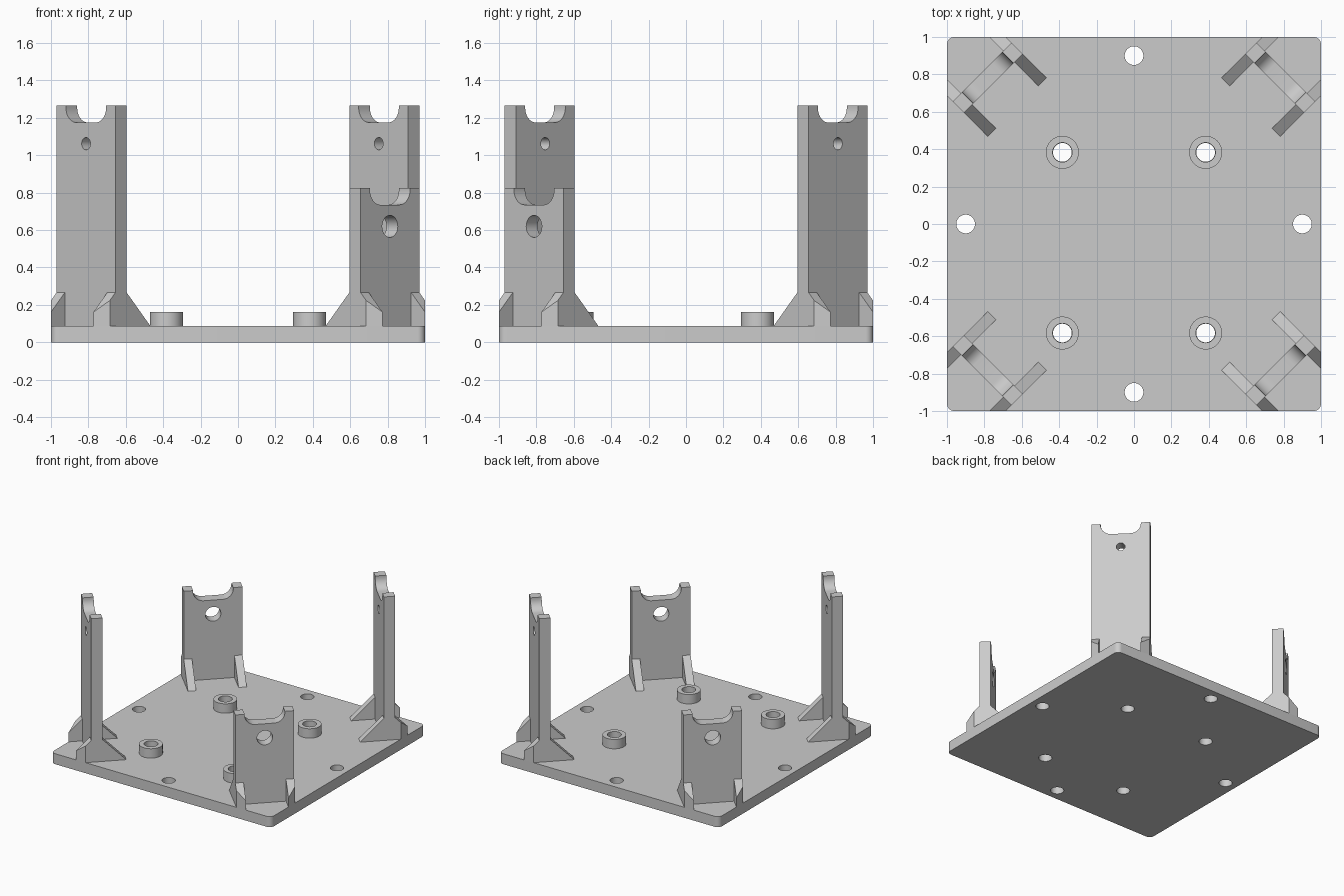
import bpy, bmesh
from math import sin, cos, pi, sqrt
from mathutils import Matrix, Vector

if "Cube" in bpy.data.objects:
    bpy.data.objects.remove(bpy.data.objects["Cube"], do_unlink=True)

grey = bpy.data.materials.new("plain grey")
grey.use_nodes = True
grey.diffuse_color = (0.6, 0.6, 0.6, 1)
grey.node_tree.nodes["Principled BSDF"].inputs["Base Color"].default_value = (0.6, 0.6, 0.6, 1)

UP = Vector((0, 0, 1))
PLATE = 0.086          # plate thickness
BASE = PLATE - 0.004   # uprights sink slightly into the plate
HALF_W = 0.2225        # half width of an upright
HALF_T = 0.0425        # half thickness of an upright
RIB_T = 0.031          # half thickness of a rib
RIB = 0.18             # rib length and height


def arc(cx, cy, r, start, end, n):
    angles = [start + (end - start) * i / n for i in range(n + 1)]
    return [(cx + r * cos(a), cy + r * sin(a)) for a in angles]


def circle(cx, cy, r, n=40):
    return arc(cx, cy, r, 0, 2 * pi, n)[:-1]


def frame(x, y, z, origin):
    m = Matrix((x, y, z)).transposed().to_4x4()
    m.translation = origin
    return m


def prism(name, loops, half, matrix, clips=()):
    """Extrude outlines (inner loops become holes) and trim by planes."""
    curve = bpy.data.curves.new(name, 'CURVE')
    curve.dimensions, curve.fill_mode, curve.extrude = '2D', 'BOTH', half
    for loop in loops:
        spline = curve.splines.new('POLY')
        spline.points.add(len(loop) - 1)
        for p, (x, y) in zip(spline.points, loop):
            p.co = (x, y, 0, 1)
        spline.use_cyclic_u = True
    temp = bpy.data.objects.new(name + " outline", curve)
    bpy.context.collection.objects.link(temp)
    bpy.context.view_layer.update()
    deps = bpy.context.evaluated_depsgraph_get()
    mesh = bpy.data.meshes.new_from_object(temp.evaluated_get(deps))
    bpy.data.objects.remove(temp, do_unlink=True)

    bm = bmesh.new()
    bm.from_mesh(mesh)
    bm.transform(matrix)
    bmesh.ops.remove_doubles(bm, verts=bm.verts[:], dist=1e-5)
    for normal in clips:
        bmesh.ops.bisect_plane(bm, geom=bm.verts[:] + bm.edges[:] + bm.faces[:],
                               plane_co=normal, plane_no=normal, clear_outer=True)
        bmesh.ops.holes_fill(bm, edges=[e for e in bm.edges if e.is_boundary])
    bmesh.ops.recalc_face_normals(bm, faces=bm.faces[:])
    bm.to_mesh(mesh)
    bm.free()
    mesh.materials.clear()
    mesh.materials.append(grey)
    mesh.name = name
    obj = bpy.data.objects.new(name, mesh)
    bpy.context.collection.objects.link(obj)
    bpy.ops.object.select_all(action='DESELECT')
    obj.select_set(True)
    bpy.context.view_layer.objects.active = obj
    bpy.ops.object.shade_smooth_by_angle(angle=pi / 6)
    return obj


# Base plate with rounded corners and through holes
R = 0.04
outline = []
for i, (sx, sy) in enumerate([(1, 1), (-1, 1), (-1, -1), (1, -1)]):
    outline += arc(sx * (1 - R), sy * (1 - R), R, i * pi / 2, (i + 1) * pi / 2, 8)
edge_holes = [(0, 0.9), (0, -0.9), (0.9, 0), (-0.9, 0)]
boss_spots = [(sx * 0.383, y) for sx in (-1, 1) for y in (0.383, -0.583)]
holes = [circle(x, y, 0.05) for x, y in edge_holes + boss_spots]
prism("base_plate", [outline] + holes, PLATE / 2, Matrix.Translation((0, 0, PLATE / 2)))

# Raised ring around each inner hole
for i, (x, y) in enumerate(boss_spots):
    low, high = BASE, 0.163
    prism(f"boss_{i + 1}", [circle(0, 0, 0.088), circle(0, 0, 0.052)],
          (high - low) / 2, Matrix.Translation((x, y, (low + high) / 2)))


def upright_outline(top):
    """Tall rectangle with a round-cornered notch in its top edge."""
    n, r, floor = 0.152, 0.08, top - 0.09
    return ([(-HALF_W, BASE), (HALF_W, BASE), (HALF_W, top), (n, top)]
            + arc(n - r, floor + r, r, 0, -pi / 2, 10)
            + arc(r - n, floor + r, r, -pi / 2, -pi, 10)
            + [(-n, top), (-HALF_W, top)])


# Four diagonal uprights: two tall, two short, each braced by four ribs
for label, sx, sy, top, hole_z, hole_r in [
        ("front_right", -1, -1, 1.265, 1.062, 0.033),
        ("back_left", 1, 1, 1.265, 1.062, 0.033),
        ("front_left", 1, -1, 0.825, 0.62, 0.059),
        ("back_right", -1, 1, 0.825, 0.62, 0.059)]:
    out = Vector((sx, sy, 0)) / sqrt(2)
    side = Vector((-sy, sx, 0)) / sqrt(2)
    centre = Vector((sx, sy, 0)) * 0.7825
    prism(label + "_upright", [upright_outline(top), circle(0, hole_z, hole_r)],
          HALF_T, frame(side, UP, out, centre))

    for end in (-1, 1):
        spot = centre + side * end * (HALF_W - RIB_T)
        for d, kind in ((-1, "inner"), (1, "outer")):
            # Outer ribs are trimmed flush with the plate edges
            clips = (Vector((sx, 0, 0)), Vector((0, sy, 0))) if d > 0 else ()
            root, tip = d * (HALF_T - 0.002), d * (HALF_T + RIB)
            rib = [(root, BASE), (tip, BASE), (tip, PLATE),
                   (d * HALF_T, PLATE + RIB), (root, PLATE + RIB)]
            prism(f"{label}_{kind}_rib_{'a' if end < 0 else 'b'}", [rib], RIB_T,
                  frame(out, UP, -side, spot), clips)
